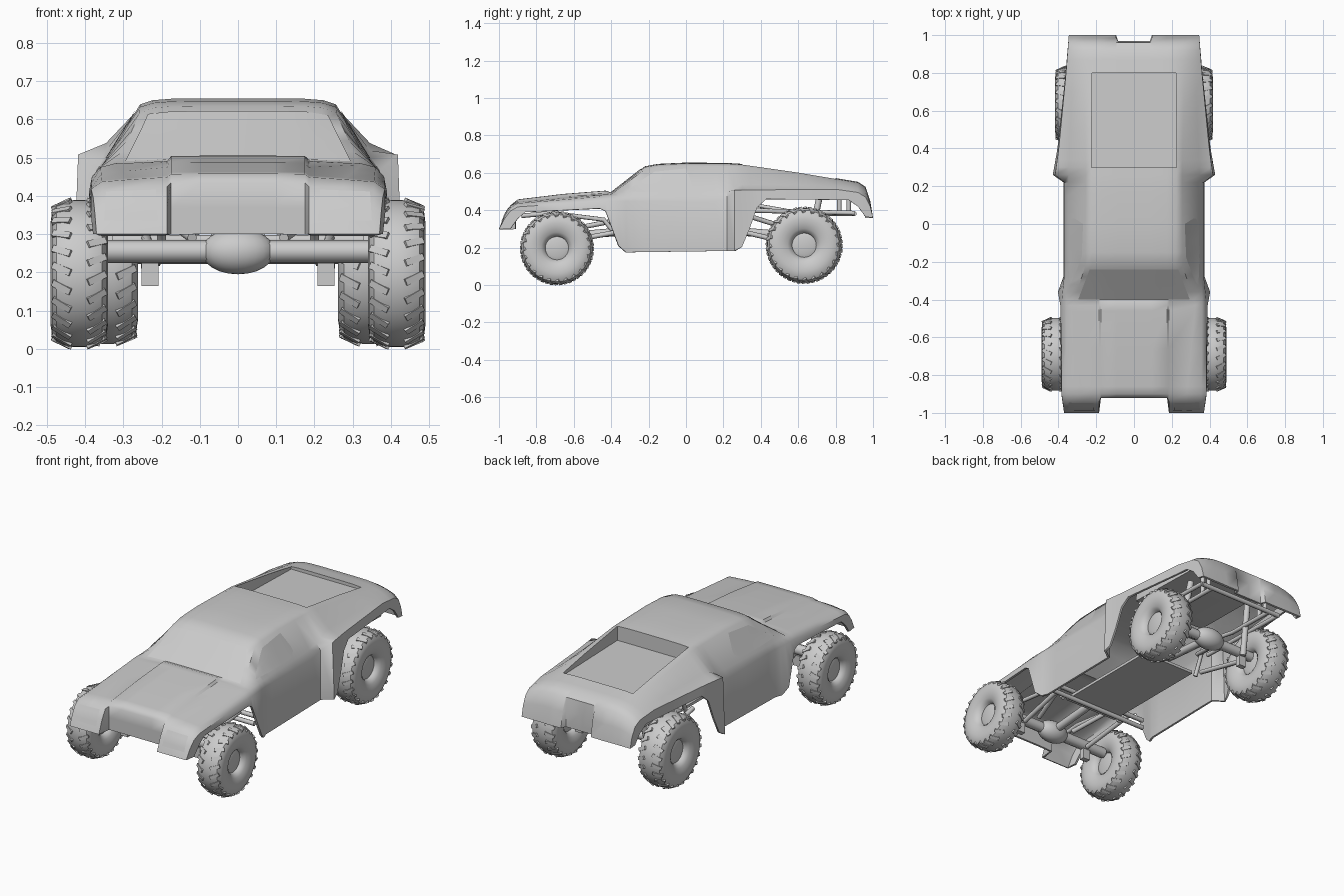
import bpy, bmesh, math
from mathutils import Vector, Matrix
from mathutils.bvhtree import BVHTree

if "Cube" in bpy.data.objects:
    bpy.data.objects.remove(bpy.data.objects["Cube"])


def smooth(ob, angle):
    bpy.ops.object.select_all(action='DESELECT')
    ob.select_set(True)
    bpy.context.view_layer.objects.active = ob
    bpy.ops.object.shade_smooth_by_angle(angle=math.radians(angle))


def make(name, bm, angle=32):
    me = bpy.data.meshes.new(name)
    bm.to_mesh(me)
    ob = bpy.data.objects.new(name, me)
    bpy.context.collection.objects.link(ob)
    smooth(ob, angle)
    return ob


def at(prof, y):
    for (a, va), (b, vb) in zip(prof, prof[1:]):
        if y <= b:
            return va + (vb - va) * (y - a) / (b - a)
    return prof[-1][1]


# ---- body shell: longitudinal profile curves (y, value), lofted
center_z = [(-1, .30), (-.97, .37), (-.94, .435), (-.9, .458), (-.66, .487), (-.43, .505), (-.40, .495),
            (-.22, .635), (-.15, .648), (0, .655), (.22, .653), (.3, .648), (.6, .605), (.92, .552),
            (.96, .525), (.985, .45), (1, .36)]
inner_z = [(-1, .30), (-.97, .375), (-.94, .425), (-.9, .449), (-.66, .475), (-.43, .491), (-.40, .491),
           (-.22, .630), (-.15, .643), (0, .650), (.22, .649), (.3, .644), (.6, .601), (.92, .547),
           (.96, .522), (.985, .45), (1, .36)]
inner_x = [(-1, .185), (-.43, .185), (-.22, .222), (.3, .226), (1, .22)]
rail_z = [(-1, .30), (-.97, .375), (-.94, .423), (-.9, .443), (-.43, .484), (-.40, .486), (-.22, .617),
          (-.15, .632), (0, .639), (.3, .633), (.6, .592), (.92, .537), (.96, .512), (.985, .445), (1, .36)]
rail_x = [(-1, .27), (-.43, .325), (-.22, .257), (.3, .255), (1, .27)]
belt_z = [(-1, .30), (-.97, .37), (-.94, .413), (-.9, .437), (-.43, .475), (.2, .49), (.3, .538),
          (.8, .533), (.92, .517), (.96, .495), (.985, .435), (1, .36)]
belt_x = [(-1, .355), (-.4, .36), (0, .35), (.3, .345), (1, .318)]
side_z = [(-1, .30), (-.97, .355), (-.94, .395), (-.9, .418), (-.43, .45), (.2, .445), (.26, .508),
          (.8, .512), (.92, .495), (.96, .47), (.985, .42), (1, .36)]
side_x = [(-1, .37), (-.9, .384), (-.4, .382), (-.28, .37), (.22, .37), (.26, .418), (.4, .398),
          (.8, .36), (1, .345)]
sill_z = [(-1, .30), (-.94, .30), (-.9, .355), (-.86, .39), (-.46, .41), (-.43, .395), (-.36, .21),
          (-.32, .175), (.26, .183), (.3, .205), (.34, .30), (.38, .415), (.43, .46), (.87, .455),
          (.92, .42), (.96, .365), (1, .36)]
sill_x = [(-1, .37), (-.9, .385), (-.43, .39), (-.36, .403), (-.28, .374), (.22, .372), (.26, .43),
          (.4, .405), (.8, .362), (1, .345)]
stations = [-1, -.97, -.94, -.9, -.86, -.66, -.46, -.43, -.40, -.36, -.32, -.28, -.22, -.15, 0, .15, .22,
            .26, .3, .34, .38, .43, .5, .6, .7, .8, .87, .92, .96, .985, 1]

bm = bmesh.new()
rows = []
for y in stations:
    zc, yc = at(center_z, y), max(y, -.92)
    half = [(0, min(yc, .97), zc), (.085, min(yc, .97), zc), (.095, yc, zc), (.175, yc, zc - .001)]
    half += [(at(px, y), y, at(pz, y)) for px, pz in
             ((inner_x, inner_z), (rail_x, rail_z), (belt_x, belt_z), (side_x, side_z), (sill_x, sill_z))]
    full = [(-x, b, z) for x, b, z in half[:0:-1]] + half
    rows.append([bm.verts.new(p) for p in full])
for a, b in zip(rows, rows[1:]):
    for j in range(len(a) - 1):
        bm.faces.new((a[j], a[j + 1], b[j + 1], b[j]))
bmesh.ops.remove_doubles(bm, verts=bm.verts, dist=.003)
bvh = BVHTree.FromBMesh(bm)

# sunken rear deck between the roof buttresses
deck = [f for f in bm.faces if all(.29 < v.co.y < .81 and abs(v.co.x) < .24 for v in f.verts)]
res = bmesh.ops.extrude_face_region(bm, geom=deck)
for v in res['geom']:
    if isinstance(v, bmesh.types.BMVert):
        v.co.z = .563 - .02 * (v.co.y - .3)
bmesh.ops.delete(bm, geom=deck, context='FACES')
body = make("body_shell", bm, 50)
mod = body.modifiers.new("thickness", 'SOLIDIFY')
mod.thickness, mod.offset = .012, -1
bpy.ops.object.modifier_apply(modifier=mod.name)
smooth(body, 45)


# ---- windows and lamps: thin panels projected on the body
def panel(name, top, bottom, direction, cuts=4):
    d = Vector(direction)

    def dense(pts):
        pts = [Vector(p) for p in pts]
        return [a.lerp(b, i / cuts) for a, b in zip(pts, pts[1:]) for i in range(cuts)] + [pts[-1]]
    top, bottom = dense(top), dense(bottom)
    bm = bmesh.new()
    grid = []
    for r in range(cuts + 1):
        hits = [bvh.ray_cast(a.lerp(b, r / cuts), d) for a, b in zip(top, bottom)]
        grid.append([bm.verts.new(h[0] + h[1] * .003) for h in hits])
    for a, b in zip(grid, grid[1:]):
        for i in range(len(a) - 1):
            bm.faces.new((a[i], a[i + 1], b[i + 1], b[i]))
    bmesh.ops.recalc_face_normals(bm, faces=bm.faces)
    if sum(f.normal.dot(d) for f in bm.faces) > 0:
        bmesh.ops.reverse_faces(bm, faces=bm.faces)
    make(name, bm, 50)


panel("windshield", [(c * .235, -.24, 2) for c in (-1, 0, 1)], [(c * .295, -.398, 2) for c in (-1, 0, 1)],
      (0, 0, -1))
for s, tag in ((1, "right"), (-1, "left")):
    panel("side_window_" + tag, [(s * 2, y, z) for y, z in ((-.30, .515), (-.17, .604), (0, .622), (.03, .545))],
          [(s * 2, y, z) for y, z in ((-.32, .497), (-.17, .497), (0, .50), (.03, .525))], (-s, 0, 0))
    panel("headlight_" + tag, [(s * .215, -2, .415), (s * .345, -2, .41)],
          [(s * .21, -2, .335), (s * .35, -2, .335)], (0, 1, 0))


# ---- wheels: lathed balloon tyre with low angled tread blocks
def wheel(name, x, y, z, k):
    side = [(.042, 0), (.042, .045), (.036, .062), (.052, .068), (.064, .085), (.072, .11), (.075, .135),
            (.071, .162), (.060, .180), (.040, .1885), (.015, .192)]
    prof = side + [(-a, r) for a, r in side[::-1]]
    bm = bmesh.new()
    vs = [bm.verts.new((a, 0, r)) for a, r in prof]
    es = [bm.edges.new(p) for p in zip(vs, vs[1:])]
    bmesh.ops.spin(bm, geom=vs + es, cent=(0, 0, 0), axis=(1, 0, 0), angle=math.tau, steps=48, use_merge=True)
    bmesh.ops.remove_doubles(bm, verts=bm.verts, dist=.0005)
    bmesh.ops.recalc_face_normals(bm, faces=bm.faces)
    for i in range(24):
        for s in (-1, 1):
            a = math.tau * (i + .25 * s) / 24
            m = (Matrix.Rotation(a, 4, 'X') @ Matrix.Translation((s * .045, 0, .181))
                 @ Matrix.Rotation(s * .42, 4, 'Y') @ Matrix.Rotation(s * .4, 4, 'Z')
                 @ Matrix.Diagonal((.054, .018, .014, 1)))
            bmesh.ops.create_cube(bm, size=1, matrix=m)
    bmesh.ops.transform(bm, verts=bm.verts, matrix=Matrix.Translation((x, y, z)) @ Matrix.Scale(k, 4))
    make(name, bm, 35)


for s, tag in ((1, "right"), (-1, "left")):
    wheel("front_wheel_" + tag, s * .415, -.69, .197, 1.0)
    wheel("rear_wheel_" + tag, s * .34, .632, .213, 1.04)


# ---- chassis tubes
def tubes(name, paths, r, mirror=True):
    cu = bpy.data.curves.new(name, 'CURVE')
    cu.dimensions, cu.bevel_depth, cu.bevel_resolution, cu.use_fill_caps = '3D', r, 2, True
    for s in ((1, -1) if mirror else (1,)):
        for path in paths:
            sp = cu.splines.new('POLY')
            sp.points.add(len(path) - 1)
            for p, (x, y, z) in zip(sp.points, path):
                p.co = (s * x, y, z, 1)
    bpy.context.collection.objects.link(bpy.data.objects.new(name, cu))


def box(name, center, size):
    bm = bmesh.new()
    bmesh.ops.create_cube(bm, size=1, matrix=Matrix.Translation(center) @ Matrix.Diagonal((*size, 1)))
    make(name, bm)


tubes("front_axle", [[(-.36, -.69, .255), (.36, -.69, .255)]], .03, False)
tubes("rear_axle", [[(-.30, .632, .25), (.30, .632, .25)]], .028, False)
tubes("drive_shafts", [[(0, -.65, .26), (0, -.3, .29)], [(0, .6, .26), (0, .25, .29)]], .022, False)
tubes("suspension_links", [[(.22, -.66, .23), (.24, -.33, .29)], [(.12, -.66, .29), (.2, -.35, .35)],
                           [(.24, .62, .21), (.24, .28, .29)], [(.1, .62, .28), (.2, .3, .38)]], .013)
tubes("frame_rails", [[(.2, -.88, .37), (.2, -.72, .385), (.2, -.44, .35), (.2, -.36, .25)],
                      [(.2, .28, .25), (.2, .36, .43), (.2, .6, .385), (.2, .9, .38)],
                      [(.27, .3, .40), (.27, .9, .385)],
                      [(.2, .82, .38), (.2, .82, .48)], [(.2, .87, .38), (.2, .87, .48)]], .012)
tubes("cross_members", [[(-.33, -.32, .285), (.33, -.32, .285)], [(-.33, -.32, .24), (.33, -.32, .24)],
                        [(-.2, -.86, .372), (.2, -.86, .372)], [(-.27, .9, .382), (.27, .9, .382)],
                        [(-.27, .4, .40), (.27, .4, .40)]], .013, False)
tubes("shock_absorbers", [[(.22, .66, .22), (.2, .72, .50)]], .018)

# differentials, spring plates, floor and gearbox
for tag, y in (("front", -.69), ("rear", .632)):
    bm = bmesh.new()
    m = Matrix.Translation((0, y, .255)) @ Matrix.Diagonal((1.6, 1, 1, 1))
    bmesh.ops.create_uvsphere(bm, u_segments=24, v_segments=12, radius=.06, matrix=m)
    make(tag + "_differential", bm)
    for s in (1, -1):
        box(tag + "_link_bracket", (s * .23, y, .195), (.045, .03, .06))
box("floor_pan", (0, -.04, .26), (.34, .66, .016))
box("gearbox", (0, -.02, .30), (.14, .45, .08))
